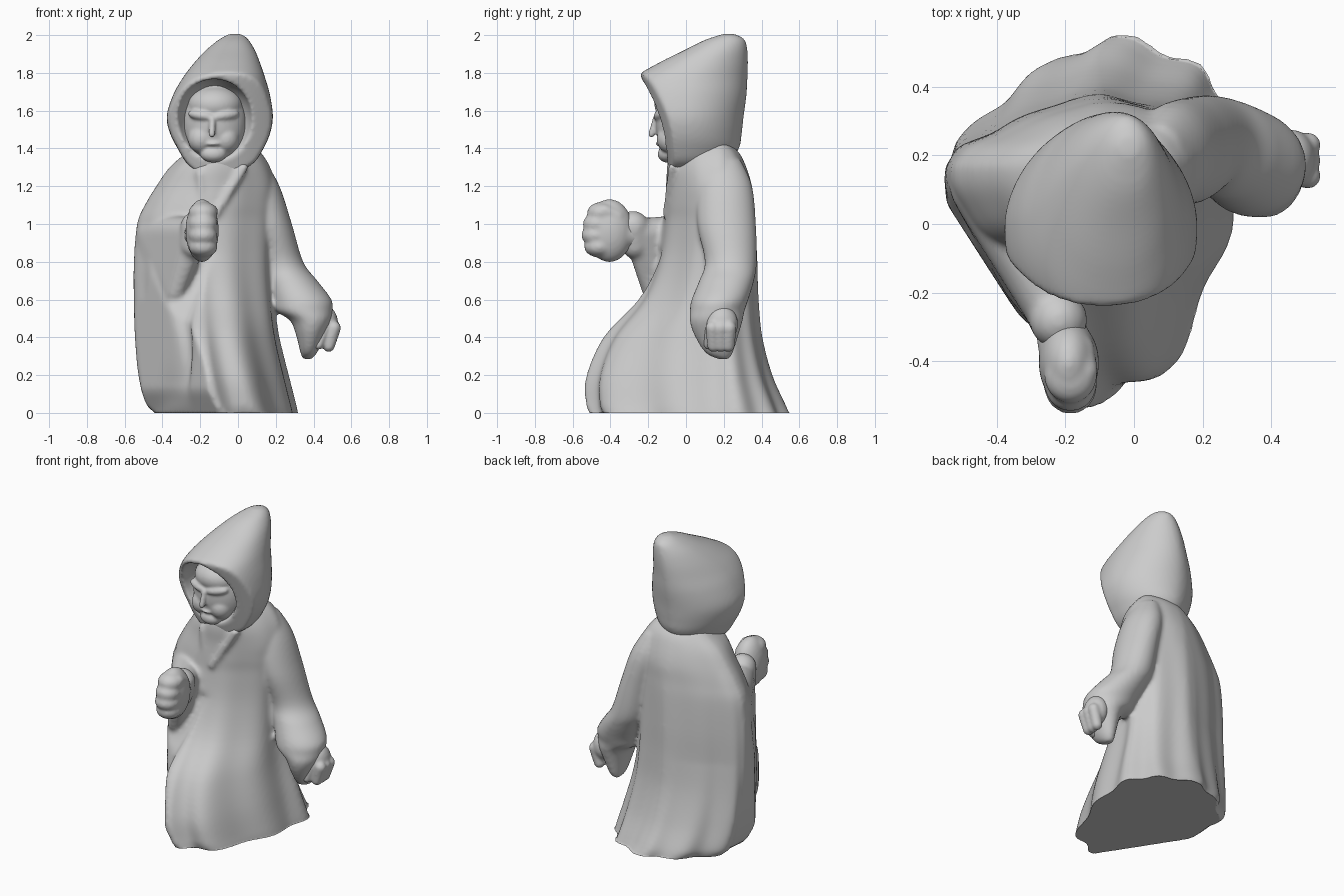
import bpy, bmesh, math
from mathutils import Matrix, Vector, Euler

cube = bpy.data.objects.get("Cube")
if cube:
    bpy.data.objects.remove(cube)

grey = bpy.data.materials.new("stone grey")
grey.use_nodes = True
grey.diffuse_color = (0.6, 0.6, 0.6, 1)
grey.node_tree.nodes["Principled BSDF"].inputs["Base Color"].default_value = grey.diffuse_color


def clamp(t):
    return min(max(t, 0), 1)


def spline(rows, steps=5):
    """Smoothly interpolate the rows of a section table."""
    out = []
    for i in range(len(rows) - 1):
        a, b, c, d = (rows[min(max(i + k, 0), len(rows) - 1)] for k in (-1, 0, 1, 2))
        for s in range(steps):
            t = s / steps
            out.append([q + 0.5 * t * (r - p + t * (2 * p - 5 * q + 4 * r - e + t * (3 * (q - r) + e - p)))
                        for p, q, r, e in zip(a, b, c, d)])
    return out + [list(rows[-1])]


def loft(bm, rows, cy=None, powers=(2, 2, 2, 2), fold=0.0, n=120):
    """Stack oval sections (z, left x, right x, front y, back y); one roundness per quadrant."""
    rings = []
    for z, x0, x1, y0, y1 in spline(rows):
        cx = (x0 + x1) / 2
        mid = (y0 + y1) / 2 if cy is None else cy
        ring = []
        for i in range(n):
            a = math.tau * i / n
            c, s = math.cos(a), math.sin(a)
            p = 2 / powers[4 * i // n]
            amp = fold * max(0.2, 1 - z / 1.4)
            k = 1 + amp * (math.sin(10 * a + 1.2 * z - 1) + 0.5 * math.sin(5 * a - 2 * z))
            dx = math.copysign(abs(c) ** p, c) * (x1 - x0) / 2
            dy = math.copysign(abs(s) ** p, s) * (y1 - mid if s > 0 else mid - y0)
            ring.append(bm.verts.new((cx + dx * k, mid + dy * k, z)))
        rings.append(ring)
    for lo, hi in zip(rings, rings[1:]):
        for i in range(n):
            j = (i + 1) % n
            bm.faces.new((lo[i], lo[j], hi[j], hi[i]))
    bm.faces.new(rings[0])
    bm.faces.new(rings[-1])


def ball(bm, pos, size, rot=(0, 0, 0)):
    m = Matrix.LocRotScale(Vector(pos), Euler(rot), Vector(size))
    bmesh.ops.create_icosphere(bm, subdivisions=4, radius=1, matrix=m)


def hull(bm, *spheres):
    """Wrap a skin around spheres given as x, y, z, radius."""
    tmp, ico = bmesh.new(), bmesh.new()
    bmesh.ops.create_icosphere(ico, subdivisions=3, radius=1)
    for x, y, z, r in spheres:
        for v in ico.verts:
            tmp.verts.new(v.co * r + Vector((x, y, z)))
    res = bmesh.ops.convex_hull(tmp, input=tmp.verts[:])
    loose = {g for g in res["geom_interior"] + res["geom_unused"] if isinstance(g, bmesh.types.BMVert)}
    bmesh.ops.delete(tmp, geom=list(loose), context='VERTS')
    me = bpy.data.meshes.new("tmp")
    tmp.to_mesh(me)
    bm.from_mesh(me)
    bpy.data.meshes.remove(me)
    tmp.free()
    ico.free()


def make(name, bm, voxel, smooth, cutter=None):
    """Fuse the pieces into one soft sculpted skin."""
    bmesh.ops.recalc_face_normals(bm, faces=bm.faces[:])
    me = bpy.data.meshes.new(name)
    bm.to_mesh(me)
    bm.free()
    me.materials.append(grey)
    ob = bpy.data.objects.new(name, me)
    bpy.context.collection.objects.link(ob)
    if not voxel:
        ob.hide_render = True
        return ob
    if cutter:
        b = ob.modifiers.new("cut", 'BOOLEAN')
        b.object, b.operation = cutter, 'DIFFERENCE'
    r = ob.modifiers.new("fuse", 'REMESH')
    r.mode, r.voxel_size = 'VOXEL', voxel
    s = ob.modifiers.new("soften", 'SMOOTH')
    s.factor, s.iterations = 0.5, smooth
    bpy.ops.object.select_all(action='DESELECT')
    bpy.context.view_layer.objects.active = ob
    ob.select_set(True)
    for m in list(ob.modifiers):
        bpy.ops.object.modifier_apply(modifier=m.name)
    if cutter:
        bpy.data.objects.remove(cutter)
    bpy.ops.object.shade_smooth()
    return ob


# Robe body
bm = bmesh.new()
loft(bm, [(-.04, -.42, .31, -.49, .535), (0, -.44, .305, -.50, .525), (.05, -.49, .295, -.52, .505),
          (.2, -.525, .26, -.515, .445), (.4, -.54, .215, -.425, .40), (.6, -.545, .19, -.25, .385),
          (.8, -.545, .18, -.16, .38), (1.0, -.53, .19, -.12, .37), (1.1, -.49, .20, -.11, .36),
          (1.2, -.43, .20, -.10, .35), (1.3, -.36, .17, -.10, .32), (1.38, -.27, .12, -.08, .28),
          (1.45, -.2, .05, -.03, .2)],
     cy=.17, powers=(2.3, 1.75, 2.1, 1.65), fold=.042)
# Flat hanging sleeve panel, the furrow beside it, and a lean shoulder blade
flat = Vector((-.84, -.54, 0))
for v in bm.verts:
    x, y, z = v.co
    v.co += flat * min(0, .427 - v.co.dot(flat) - max(0, .12 - z) * .5)
    if y < .1 and z < .85:
        gap = (x + .2 + .28 * (.85 - z)) / .05
        v.co -= flat * .045 * math.exp(-gap * gap) * clamp(z / .3)
    if y > .17:
        v.co.y -= (y - .17) * .33 * clamp((-.1 - x) / .3) * clamp(z / .6)

# Robe: lowered sleeve, raised sleeve with its drape, collar edges
loft(bm, [(.285, .34, .39, .17, .23), (.32, .33, .42, .1, .25), (.42, .305, .465, .04, .28),
          (.49, .275, .495, .02, .30), (.54, .20, .50, .02, .31), (.6, .18, .495, .03, .33),
          (.7, .14, .42, .07, .36), (.8, .10, .345, .10, .375), (1.0, .05, .285, .06, .37),
          (1.2, 0, .22, .06, .35), (1.34, 0, .14, .1, .29)])
hull(bm, (-.42, .12, .94, .12), (-.235, -.25, .95, .08), (-.25, -.25, .85, .05),
     (-.33, -.18, .64, .05), (-.42, .0, .4, .06))
hull(bm, (-.22, -.28, .985, .085), (-.235, -.27, .89, .075))
hull(bm, (-.2, -.08, 1.27, .025), (-.18, -.095, 1.0, .02))
hull(bm, (.03, -.07, 1.3, .025), (-.12, -.105, 1.05, .02))
robe = make("robe", bm, .013, 7)
for v in robe.data.vertices:
    v.co.z = max(v.co.z, 0)

# Hood: pointed shell with a slanted, slightly bowed front, hollowed by an oval
bm = bmesh.new()
ball(bm, (-.125, -.2, 1.542), (.205, .24, .226))
hollow = make("hood_hollow", bm, 0, 0)
bm = bmesh.new()
loft(bm, [(1.265, -.2, -.03, -.2, .1), (1.32, -.27, .08, -.24, .22), (1.4, -.32, .135, -.28, .28),
          (1.48, -.36, .17, -.3, .295), (1.57, -.378, .185, -.32, .305), (1.68, -.345, .17, -.32, .32),
          (1.77, -.295, .145, -.28, .325), (1.85, -.235, .118, -.15, .328), (1.92, -.17, .09, -.01, .325),
          (1.97, -.11, .06, .09, .315), (1.995, -.07, .035, .16, .285), (2.007, -.04, .01, .2, .25)],
     powers=(1.9, 1.8, 2.2, 2.2))
for v in bm.verts:
    bow = (v.co.x + .1) ** 2
    v.co.y = max(v.co.y, -.1 - (v.co.z - 1.33) * .31 + bow)
make("hood", bm, .012, 6, hollow)

# Head: face with forehead, brows, nose, cheeks, mouth and chin
bm = bmesh.new()
ball(bm, (-.122, -.01, 1.53), (.17, .15, .225))
ball(bm, (-.122, -.035, 1.63), (.145, .132, .1))
hull(bm, (-.135, -.16, 1.56, .016), (-.138, -.182, 1.475, .018))
for side in (-1, 1):
    x = -.13 + side * .065
    ball(bm, (x, -.132, 1.575), (.075, .035, .028), (0, -side * .15, side * .3))
    ball(bm, (x, -.085, 1.45), (.07, .07, .075))
ball(bm, (-.132, -.14, 1.425), (.04, .022, .012))
ball(bm, (-.13, -.1, 1.37), (.07, .05, .045))
make("head", bm, .008, 7)

# Raised fist: palm, four curled fingers, thumb and wrist
bm = bmesh.new()
ball(bm, (-.19, -.405, .965), (.088, .125, .167))
for i in range(4):
    ball(bm, (-.185, -.45 - .025 * math.sin(i + .4), .88 + .06 * i), (.077, .08, .057))
hull(bm, (-.15, -.36, 1.04, .035), (-.14, -.43, 1.07, .035))
hull(bm, (-.225, -.26, .94, .07), (-.2, -.36, .95, .08))
make("raised_hand", bm, .01, 10)

# Lowered hand: palm, fingers and thumb below the cuff
bm = bmesh.new()
ball(bm, (.46, .19, .47), (.07, .085, .1))
for i in range(3):
    hull(bm, (.508, .14 + .045 * i, .45, .037), (.48, .145 + .04 * i, .355, .033))
hull(bm, (.46, .13, .45, .03), (.425, .12, .36, .027))
make("lowered_hand", bm, .009, 6)
